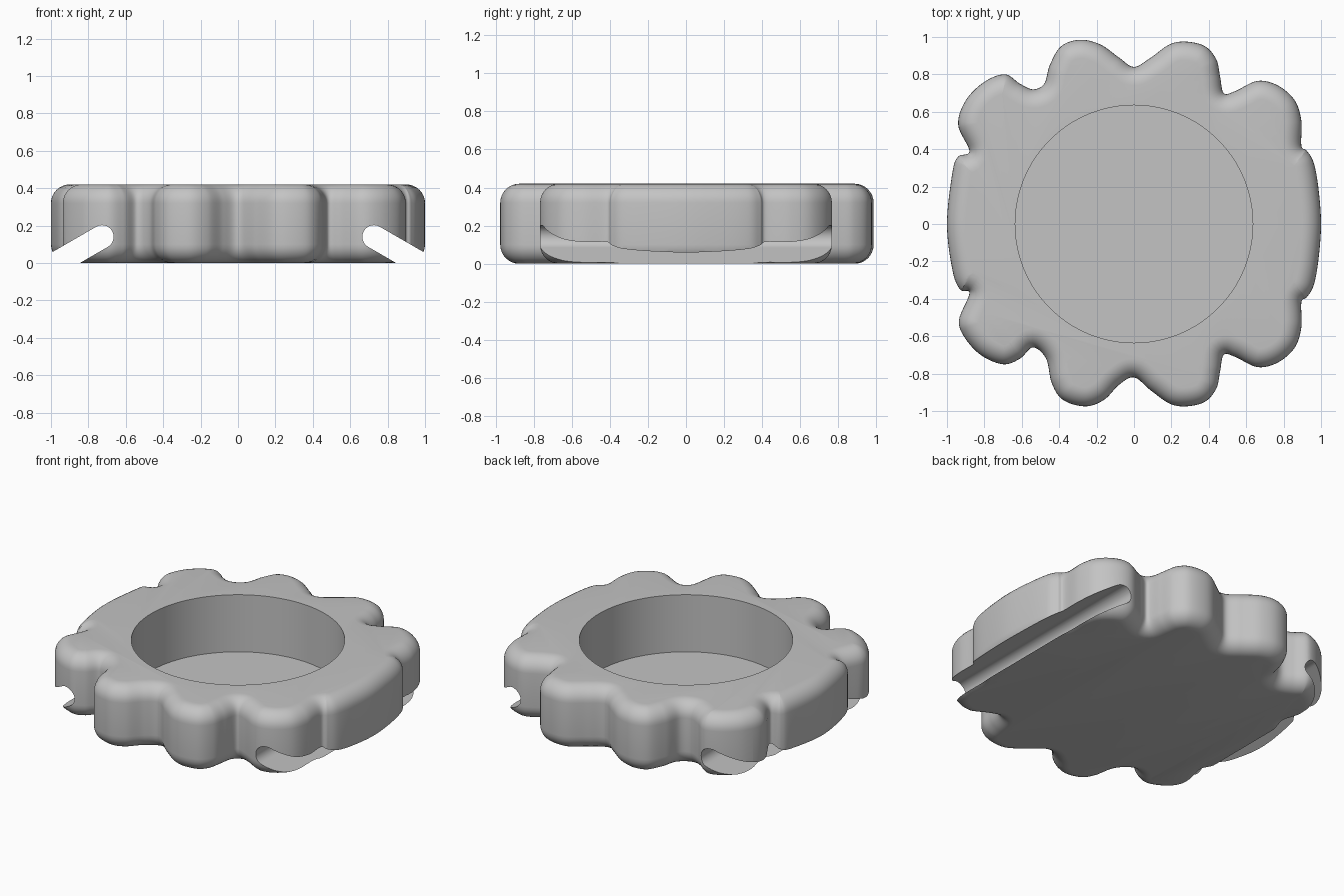
import bpy
import bmesh
import math
from mathutils import Vector, kdtree

HEIGHT = 0.42
ROUND = 0.1
POCKET_RADIUS = 0.635
FLOOR = 0.045

if "Cube" in bpy.data.objects:
    bpy.data.objects.remove(bpy.data.objects["Cube"], do_unlink=True)


def make_material(name, value):
    mat = bpy.data.materials.new(name)
    mat.use_nodes = True
    colour = (value, value, value, 1)
    mat.diffuse_color = colour
    mat.node_tree.nodes["Principled BSDF"].inputs["Base Color"].default_value = colour
    return mat


def make_object(name, bm, mat):
    mesh = bpy.data.meshes.new(name)
    bm.to_mesh(mesh)
    bm.free()
    mesh.materials.append(mat)
    obj = bpy.data.objects.new(name, mesh)
    bpy.context.collection.objects.link(obj)
    return obj


def smooth_loop(points, steps):
    """Closed spline through the given points."""
    result = []
    count = len(points)
    for i in range(count):
        a, b, c, d = (points[(i + k) % count] for k in (-1, 0, 1, 2))
        for s in range(steps):
            t = s / steps
            result.append(b + (c - a) * (t / 2)
                          + (a * 2 - b * 5 + c * 4 - d) * (t * t / 2)
                          + (b * 3 - a - c * 3 + d) * (t ** 3 / 2))
    return result


def inset_loop(loop, depth):
    """Move a clockwise loop inwards; stretches that would cross are bridged."""
    count = len(loop)
    tree = kdtree.KDTree(count)
    for i, p in enumerate(loop):
        tree.insert((p.x, p.y, 0), i)
    tree.balance()
    moved, valid = [], []
    for i, p in enumerate(loop):
        along = (loop[(i + 1) % count] - loop[i - 1]).normalized()
        q = p + Vector((along.y, -along.x)) * depth
        moved.append(q)
        valid.append(tree.find((q.x, q.y, 0))[2] > depth - 0.002)
    result = list(moved)
    for i in range(count):
        if not valid[i]:
            before, after = i, i
            while not valid[before % count]:
                before -= 1
            while not valid[after % count]:
                after += 1
            share = (i - before) / (after - before)
            result[i] = moved[before % count].lerp(moved[after % count], share)
    return result


def loft(rings):
    """Closed solid through stacked rings with equal point counts."""
    bm = bmesh.new()
    rows = [[bm.verts.new(co) for co in ring] for ring in rings]
    for low, high in zip(rows, rows[1:]):
        for i in range(len(low)):
            bm.faces.new((low[i], low[i - 1], high[i - 1], high[i]))
    bm.faces.new(rows[0])
    bm.faces.new(rows[-1][::-1])
    return bm


def cutter_solid(name, rings, mat):
    bm = loft(rings)
    bmesh.ops.recalc_face_normals(bm, faces=bm.faces)
    obj = make_object(name, bm, mat)
    obj.hide_render = True
    return obj


# Lobed outline, in hundredths: clockwise from the back notch
right_back = [(9, 89), (19, 96), (28, 97.5), (38, 95), (44, 88), (46, 79),
              (48, 70), (54, 71), (66, 76.5), (77, 74), (86, 66), (89.5, 55),
              (89.5, 42), (92.5, 39), (96, 33), (98.5, 20)]
left_front = [(-8, -86), (-16, -94), (-26, -97.5), (-38, -94), (-44, -85),
              (-47, -72), (-54, -66), (-61, -72), (-70, -75), (-82, -70),
              (-91, -60), (-93.5, -51), (-88, -37), (-93, -35), (-97, -25)]
left_back = [(-97, 28), (-94, 36), (-88, 39), (-94, 53), (-90, 66), (-80, 76),
             (-69, 80), (-61, 75), (-54, 72), (-48, 75), (-45, 85), (-39, 95),
             (-29, 98.5), (-18, 96), (-8, 89)]
right_front = [(x, -y) for x, y in reversed(right_back)]
control = ([(0, 84)] + right_back + [(100, 0)] + right_front + [(0, -82)]
           + left_front + [(-100, 0)] + left_back)
outline = smooth_loop([Vector(p) / 100 for p in control], 9)

grey = make_material("plain grey", 0.55)

# Body: stacked rings with rounded lower and upper rims
steps = 8
rim = [(outline, ROUND)]
for k in range(1, steps + 1):
    angle = math.pi / 2 * k / steps
    rim.append((inset_loop(outline, ROUND * (1 - math.cos(angle))),
                ROUND * (1 - math.sin(angle))))
layers = rim[::-1] + [(ring, HEIGHT - z) for ring, z in rim]
body = make_object("lobed_body", loft(
    [[(p.x, p.y, z) for p in ring] for ring, z in layers]), grey)

# Round pocket, open at the top
circle = [Vector((math.cos(a), math.sin(a))) * POCKET_RADIUS
          for a in (math.tau * i / 128 for i in range(128))]
cutters = [cutter_solid("pocket_cutter", [
    [(p.x, p.y, z) for p in circle] for z in (FLOOR, HEIGHT + 0.2)], grey)]

# Slanted grooves along both sides, with a rounded inner end
slant = math.radians(-30)
out = Vector((math.cos(slant), math.sin(slant)))
centre, radius = Vector((0.727, 0.14)), 0.062
groove = [centre + Vector((math.cos(a), math.sin(a))) * radius
          for a in (slant + math.pi * (0.5 + i / 24) for i in range(25))]
groove += [groove[-1] + out * 0.7, groove[0] + out * 0.7]
for name, side in (("left", 1), ("right", -1)):
    cutters.append(cutter_solid(name + "_groove_cutter", [
        [(side * p.x, y, p.y) for p in groove] for y in (-1.2, 1.2)], grey))

# Cut the pocket and grooves
bpy.context.view_layer.objects.active = body
body.select_set(True)
for cutter in cutters:
    mod = body.modifiers.new(cutter.name, "BOOLEAN")
    mod.operation = "DIFFERENCE"
    mod.solver = "MANIFOLD"
    mod.object = cutter
    bpy.ops.object.modifier_apply(modifier=mod.name)
    bpy.data.objects.remove(cutter, do_unlink=True)

# Merge the bridged rim points and shade
bm = bmesh.new()
bm.from_mesh(body.data)
bmesh.ops.remove_doubles(bm, verts=bm.verts, dist=0.0004)
bm.to_mesh(body.data)
bm.free()
bpy.ops.object.shade_smooth_by_angle(angle=math.radians(35))
